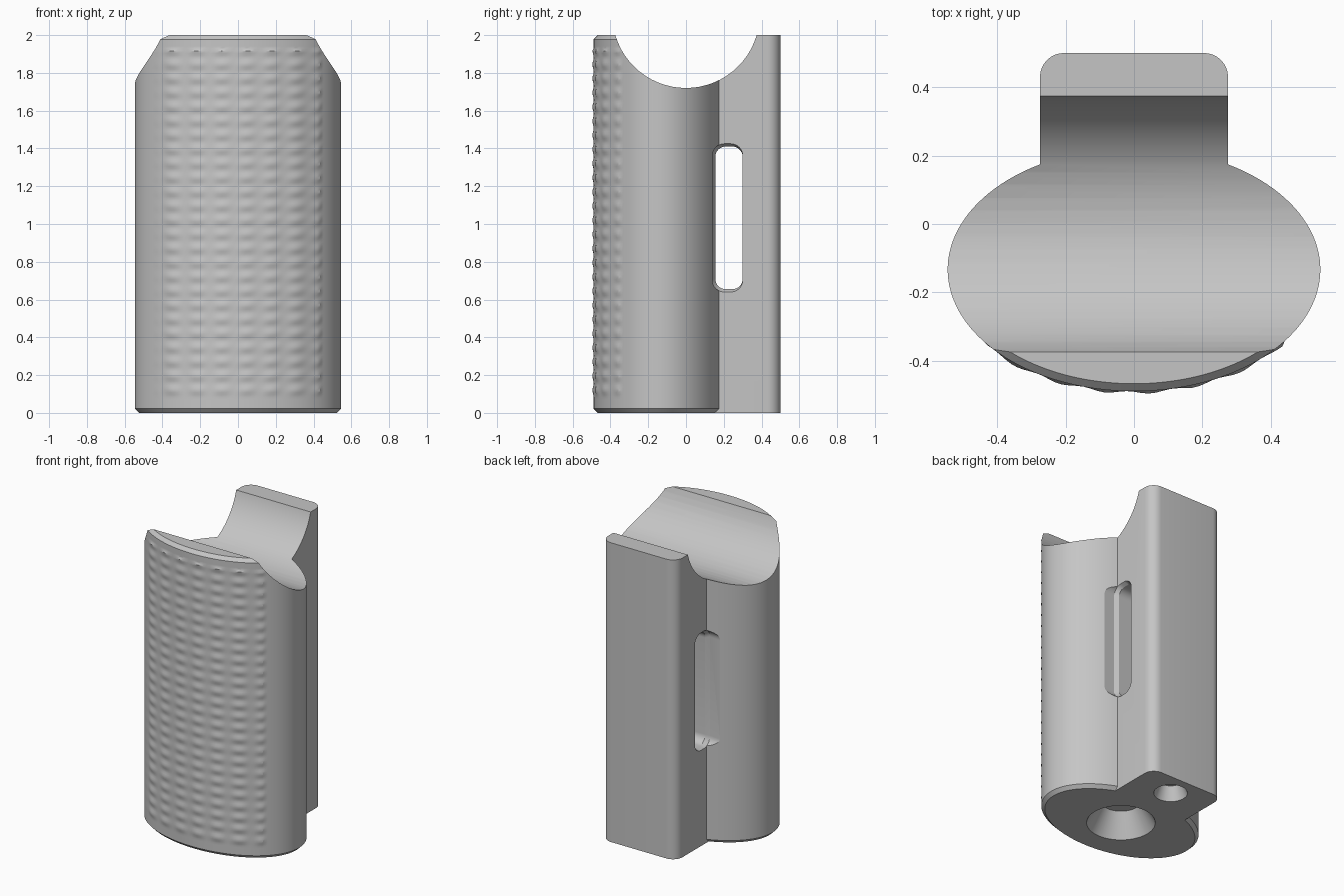
import bpy, bmesh
from math import sin, cos, pi, radians

if "Cube" in bpy.data.objects:
    bpy.data.objects.remove(bpy.data.objects["Cube"], do_unlink=True)

grey = bpy.data.materials.new("plain grey")
grey.use_nodes = True
grey.diffuse_color = (0.56, 0.56, 0.56, 1)
grey.node_tree.nodes["Principled BSDF"].inputs["Base Color"].default_value = grey.diffuse_color


def loft(name, rings):
    """Closed solid skinned through equal-length rings of points."""
    bm = bmesh.new()
    loops = [[bm.verts.new(p) for p in ring] for ring in rings]
    n = len(loops[0])
    for a, b in zip(loops, loops[1:]):
        for i in range(n):
            j = (i + 1) % n
            bm.faces.new((a[i], a[j], b[j], b[i]))
    bm.faces.new(loops[0][::-1])
    bm.faces.new(loops[-1])
    bmesh.ops.recalc_face_normals(bm, faces=bm.faces)
    mesh = bpy.data.meshes.new(name)
    bm.to_mesh(mesh)
    bm.free()
    mesh.materials.append(grey)
    obj = bpy.data.objects.new(name, mesh)
    bpy.context.collection.objects.link(obj)
    return obj


def rounded_rect(u0, u1, v0, v1, radii, steps=8):
    """Outline of a rectangle; radii for the u1v1, u0v1, u0v0, u1v0 corners."""
    pts = []
    corners = [(u1, v1, -1, -1), (u0, v1, 1, -1), (u0, v0, 1, 1), (u1, v0, -1, 1)]
    for k, (u, v, su, sv) in enumerate(corners):
        r = radii[k]
        for s in range(steps + 1 if r else 1):
            a = (k + s / steps) * pi / 2
            pts.append((u + su * r + r * cos(a), v + sv * r + r * sin(a)))
    return pts


def circle(r, y, z):
    return [(r * cos(t * pi / 32), y + r * sin(t * pi / 32), z) for t in range(64)]


# Oval grip, with chamfered ends and small bumps on the front
RX, RY, CY, HEIGHT, CHAMFER = 0.545, 0.356, -0.133, 2.0, 0.022


def bump(x, y, z):
    if y > CY or abs(x) > 0.43 or not 0.09 < z < 1.92:
        return 0
    column = 0.5 + 0.5 * cos(2 * pi * (x - 0.046) / 0.13)
    row = 0.5 + 0.5 * cos(2 * pi * (z - 0.12) / 0.075)
    return 0.008 * column * row


def oval(z, inset):
    ring = []
    for i in range(160):
        c, s = cos(i * pi / 80), sin(i * pi / 80)
        grow = bump(RX * c, CY + RY * s, z) - inset
        ring.append(((RX + grow) * c, CY + (RY + grow) * s, z))
    return ring


ROWS = 160
levels = [CHAMFER + (HEIGHT - 2 * CHAMFER) * i / ROWS for i in range(ROWS + 1)]
rings = [oval(0, CHAMFER)] + [oval(z, 0) for z in levels] + [oval(HEIGHT, CHAMFER)]
body = loft("grip_body", rings)

# Rear mounting block
outline = rounded_rect(-0.275, 0.275, -0.05, 0.5, (0.07, 0.07, 0, 0))
block = loft("rear_block", [[(x, y, z) for x, y in outline] for z in (0, HEIGHT)])

# Saddle cutter for the rounded seat across the top
saddle = loft("saddle_cutter", [[(x, y, z) for y, z, _ in circle(0.39, -0.04, 0)]
                                for x in (-0.8, 0.8)])
for v in saddle.data.vertices:
    v.co.z += HEIGHT + 0.15

# Strap slot cutter, flared where it leaves the sides
slot_rings = []
for x, f in ((-0.7, 0.015), (-0.275, 0.015), (-0.25, 0), (0.25, 0), (0.275, 0.015), (0.7, 0.015)):
    shape = rounded_rect(0.155 - f, 0.3, 0.655 - f, 1.41 + f, [0.055 + f / 2] * 4)
    slot_rings.append([(x, y, z) for y, z in shape])
slot = loft("slot_cutter", slot_rings)

# Tapered sockets underneath
sockets = []
for name, y, r_low, r_high, depth in (("large_socket", CY + 0.01, 0.208, 0.12, 0.15),
                                      ("small_socket", 0.345, 0.102, 0.068, 0.09)):
    sockets.append(loft(name + "_cutter", [circle(r_low, y, -0.05), circle(r_low, y, 0),
                                           circle(r_high, y, depth)]))

# Combine the parts
for other in [block, saddle, slot] + sockets:
    mod = body.modifiers.new(other.name, 'BOOLEAN')
    mod.operation = 'UNION' if other is block else 'DIFFERENCE'
    mod.solver = 'EXACT'
    mod.object = other
bpy.context.view_layer.update()
result = body.evaluated_get(bpy.context.evaluated_depsgraph_get())
mesh = bpy.data.meshes.new_from_object(result)
body.modifiers.clear()
body.data = mesh
for other in [block, saddle, slot] + sockets:
    bpy.data.objects.remove(other, do_unlink=True)

# Smooth curved sides, crisp edges
bpy.ops.object.select_all(action='DESELECT')
body.select_set(True)
bpy.context.view_layer.objects.active = body
bpy.ops.object.shade_smooth_by_angle(angle=radians(28))
